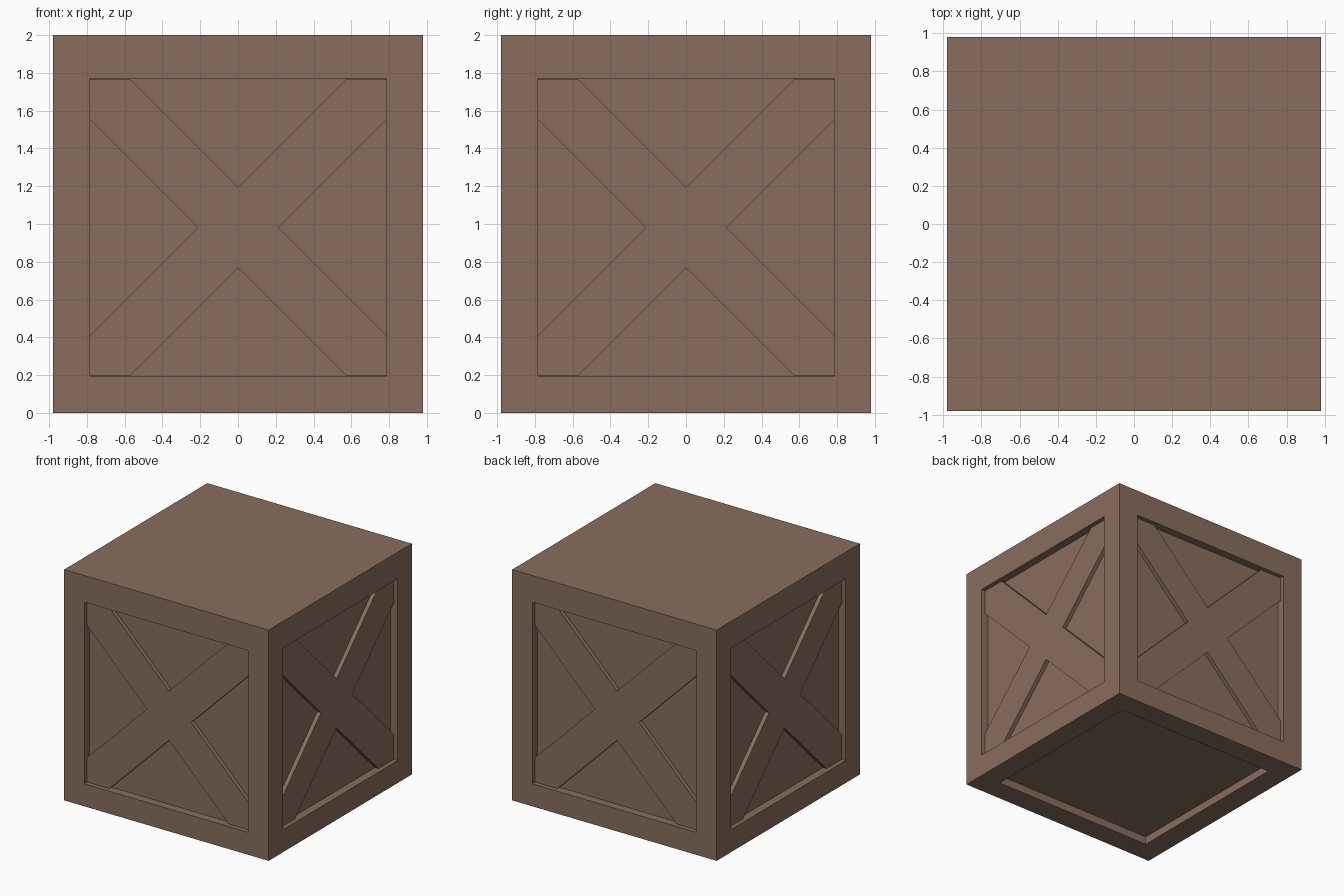
import bpy, bmesh, math
from mathutils import Matrix, Vector

if "Cube" in bpy.data.objects:
    bpy.data.objects.remove(bpy.data.objects["Cube"])

W = 0.98          # half width
H = 1.964         # height of the framed body below the lid
BEAM = 0.195      # frame border width
RECESS = 0.07     # panel depth
BRACE = 0.035     # brace thickness

wood = bpy.data.materials.new("brown wood")
wood.diffuse_color = (0.25, 0.155, 0.11, 1)
wood.use_nodes = True
wood.node_tree.nodes["Principled BSDF"].inputs["Base Color"].default_value = wood.diffuse_color


def finish(bm, name):
    bmesh.ops.recalc_face_normals(bm, faces=bm.faces[:])
    mesh = bpy.data.meshes.new(name)
    bm.to_mesh(mesh)
    bm.free()
    mesh.materials.append(wood)
    obj = bpy.data.objects.new(name, mesh)
    bpy.context.collection.objects.link(obj)
    return obj


# Crate body: a box with recessed panels on the sides and the underside
bm = bmesh.new()
bmesh.ops.create_cube(bm, size=1, matrix=Matrix.Translation((0, 0, H / 2))
                      @ Matrix.Diagonal((2 * W, 2 * W, H, 1)))
bm.normal_update()
panels = [f for f in bm.faces if f.normal.z < 0.5]
bmesh.ops.inset_individual(bm, faces=panels, thickness=BEAM, use_even_offset=True)
bm.normal_update()
bmesh.ops.inset_individual(bm, faces=panels, thickness=0, depth=-RECESS)
# Raise the top corners by the thickness of the lid
for v in bm.verts:
    if v.co.z > H - 0.01:
        v.co.z = 2.0
finish(bm, "crate_body")


# Cross braces: one X outline clipped to the window, repeated on each side
def cross_brace(name, angle):
    h, s = W - BEAM, 0.213
    arm = [(0, s), (h - s, h), (h, h), (h, h - s)]
    outline = []
    for k in range(4):
        for x, z in arm:
            for _ in range(k):
                x, z = z, -x
            outline.append((x, -W + RECESS, z + H / 2))
    bm = bmesh.new()
    face = bm.faces.new([bm.verts.new(p) for p in outline])
    ext = bmesh.ops.extrude_face_region(bm, geom=[face])
    moved = [g for g in ext["geom"] if isinstance(g, bmesh.types.BMVert)]
    bmesh.ops.translate(bm, verts=moved, vec=Vector((0, -BRACE, 0)))
    bmesh.ops.rotate(bm, verts=bm.verts[:], cent=(0, 0, 0),
                     matrix=Matrix.Rotation(angle, 3, 'Z'))
    finish(bm, name)


for i, side in enumerate(("front", "right", "back", "left")):
    cross_brace(side + "_cross_brace", i * math.pi / 2)
